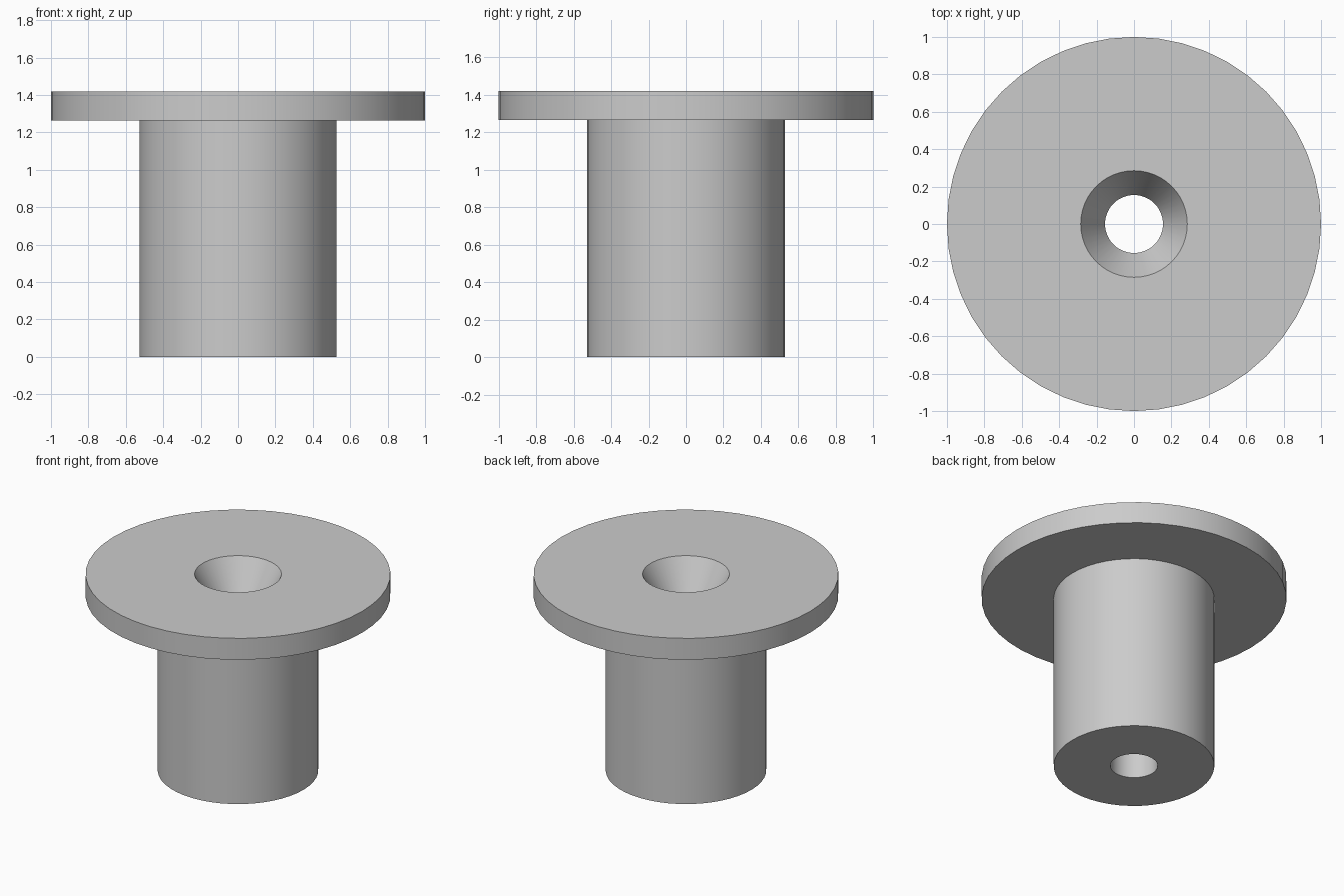
import bpy
import bmesh
import math

cube = bpy.data.objects.get("Cube")
if cube:
    bpy.data.objects.remove(cube, do_unlink=True)

SEGMENTS = 48

# Plain grey material
grey = bpy.data.materials.new("light_grey")
grey.use_nodes = True
colour = (0.6, 0.6, 0.6, 1.0)
grey.diffuse_color = colour
grey.node_tree.nodes["Principled BSDF"].inputs["Base Color"].default_value = colour

# Closed cross-section (radius, height): shaft, flange, countersink, bore
profile = [
    (0.155, 0.0),
    (0.527, 0.0),
    (0.527, 1.265),
    (1.0, 1.265),
    (1.0, 1.42),
    (0.285, 1.42),
    (0.155, 1.195),
]

# Revolve the cross-section around the z axis
bm = bmesh.new()
verts = [bm.verts.new((r, 0, z)) for r, z in profile]
edges = [bm.edges.new((verts[i], verts[(i + 1) % len(verts)])) for i in range(len(verts))]
bmesh.ops.spin(bm, geom=verts + edges, cent=(0, 0, 0), axis=(0, 0, 1),
               angle=math.tau, steps=SEGMENTS, use_duplicate=False)
bmesh.ops.remove_doubles(bm, verts=bm.verts, dist=1e-4)
bmesh.ops.recalc_face_normals(bm, faces=bm.faces)

mesh = bpy.data.meshes.new("flanged_bushing")
bm.to_mesh(mesh)
bm.free()
mesh.materials.append(grey)
bushing = bpy.data.objects.new("flanged_bushing", mesh)
bpy.context.collection.objects.link(bushing)

# Smooth round walls, sharp rims
bpy.ops.object.select_all(action='DESELECT')
bushing.select_set(True)
bpy.context.view_layer.objects.active = bushing
bpy.ops.object.shade_smooth_by_angle(angle=math.radians(25))
